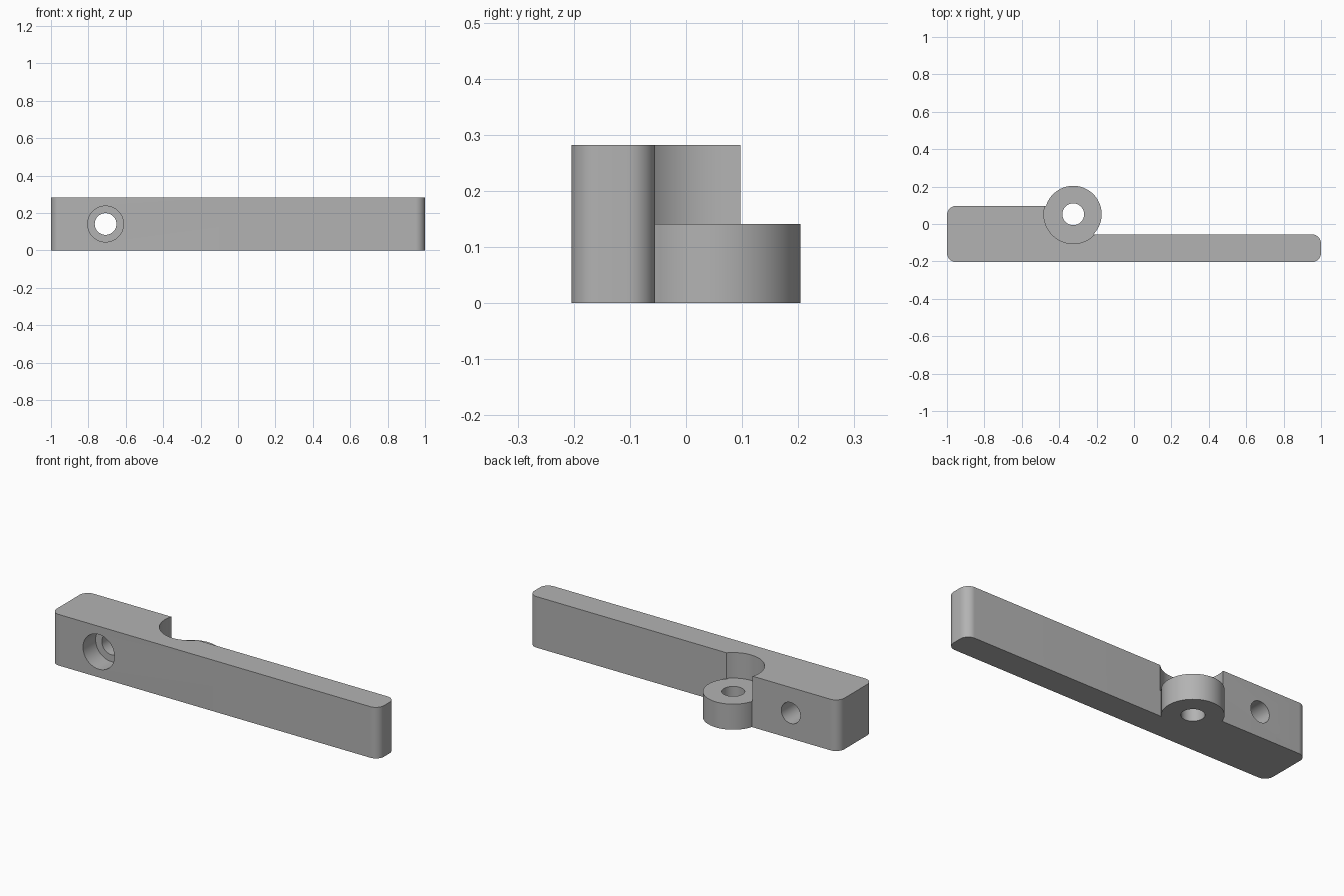
import bpy, bmesh
from math import pi, sin, cos
from mathutils import Matrix

if "Cube" in bpy.data.objects:
    bpy.data.objects.remove(bpy.data.objects["Cube"], do_unlink=True)

HEIGHT = 0.282
HALF = HEIGHT / 2
FRONT, THIN_BACK, THICK_BACK = -0.204, -0.055, 0.097
PIVOT = (-0.325, 0.052)
BOLT_X = -0.708
CORNER = 0.05

grey = bpy.data.materials.new("plain grey")
grey.use_nodes = True
colour = (0.45, 0.45, 0.45, 1)
grey.diffuse_color = colour
grey.node_tree.nodes["Principled BSDF"].inputs["Base Color"].default_value = colour


def add_object(name, bm):
    bmesh.ops.recalc_face_normals(bm, faces=bm.faces)
    mesh = bpy.data.meshes.new(name)
    bm.to_mesh(mesh)
    bm.free()
    mesh.materials.append(grey)
    obj = bpy.data.objects.new(name, mesh)
    bpy.context.collection.objects.link(obj)
    return obj


def cylinder(name, centre, radius, length, along_y=False):
    bm = bmesh.new()
    matrix = Matrix.Translation(centre)
    if along_y:
        matrix = matrix @ Matrix.Rotation(pi / 2, 4, "X")
    bmesh.ops.create_cone(bm, cap_ends=True, segments=96, radius1=radius,
                          radius2=radius, depth=length, matrix=matrix)
    return add_object(name, bm)


def combine(target, tool, operation):
    mod = target.modifiers.new(tool.name, "BOOLEAN")
    mod.operation, mod.solver, mod.object = operation, "EXACT", tool
    bpy.context.view_layer.objects.active = target
    bpy.ops.object.modifier_apply(modifier=mod.name)
    bpy.data.objects.remove(tool, do_unlink=True)


def rounded(x, y, start):
    """Quarter arc with its centre at x, y, beginning at the given angle."""
    angles = [start + pi / 2 * i / 12 for i in range(13)]
    return [(x + CORNER * cos(a), y + CORNER * sin(a)) for a in angles]


# Stepped lever bar with rounded outer corners
end = 1 - CORNER
outline = (rounded(-end, FRONT + CORNER, pi)
           + rounded(end, FRONT + CORNER, -pi / 2)
           + rounded(end, THIN_BACK - CORNER, 0)
           + [(PIVOT[0], THIN_BACK), (PIVOT[0], THICK_BACK)]
           + rounded(-end, THICK_BACK - CORNER, pi / 2))
bm = bmesh.new()
base = bm.faces.new([bm.verts.new((x, y, 0)) for x, y in outline])
top = bmesh.ops.extrude_face_region(bm, geom=[base])["geom"]
bmesh.ops.translate(bm, vec=(0, 0, HEIGHT),
                    verts=[v for v in top if isinstance(v, bmesh.types.BMVert)])
lever = add_object("lever_bar", bm)

# Half-height pivot boss with clearance above it and a pin hole
combine(lever, cylinder("boss_clearance", (*PIVOT, HALF + 0.2), 0.157, 0.4), "DIFFERENCE")
combine(lever, cylinder("pivot_boss", (*PIVOT, HALF / 2), 0.152, HALF), "UNION")
combine(lever, cylinder("pin_hole", (*PIVOT, HALF), 0.058, 1), "DIFFERENCE")

# Cross bolt hole, counterbored from the front
combine(lever, cylinder("bolt_hole", (BOLT_X, 0, HALF), 0.058, 1, True), "DIFFERENCE")
combine(lever, cylinder("counterbore", (BOLT_X, FRONT, HALF), 0.096, 0.22, True), "DIFFERENCE")

# Smooth curved walls, crisp edges
bpy.ops.object.select_all(action="DESELECT")
lever.select_set(True)
bpy.context.view_layer.objects.active = lever
bpy.ops.object.shade_smooth_by_angle(angle=pi / 6)
